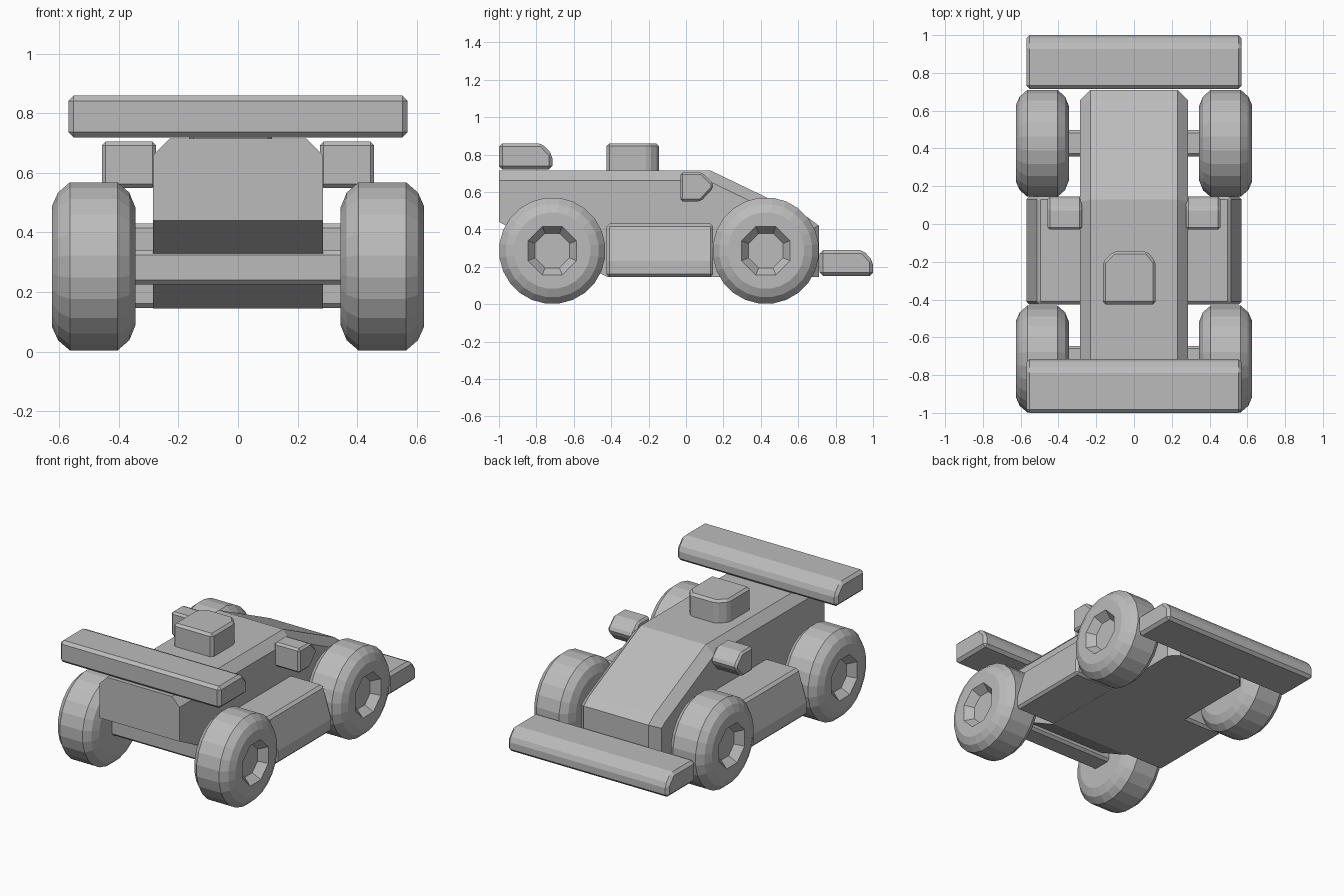
import bpy, bmesh
from math import pi, cos, sin

if "Cube" in bpy.data.objects:
    bpy.data.objects.remove(bpy.data.objects["Cube"], do_unlink=True)

grey = bpy.data.materials.new("light_grey")
grey.use_nodes = True
colour = (0.5, 0.5, 0.5, 1)
grey.diffuse_color = colour
grey.node_tree.nodes["Principled BSDF"].inputs["Base Color"].default_value = colour


def finish(name, bm, bevel=0):
    """Turn a bmesh into a named object with an optional chamfer."""
    bmesh.ops.recalc_face_normals(bm, faces=bm.faces[:])
    mesh = bpy.data.meshes.new(name)
    bm.to_mesh(mesh)
    bm.free()
    mesh.materials.append(grey)
    obj = bpy.data.objects.new(name, mesh)
    bpy.context.collection.objects.link(obj)
    if bevel:
        mod = obj.modifiers.new("chamfer", "BEVEL")
        mod.width, mod.segments = bevel, 1
    return obj


def prism(points, lo, hi, place):
    """Extrude a closed 2D outline from lo to hi; place maps (u, v, w) to xyz."""
    bm = bmesh.new()
    a = [bm.verts.new(place(u, v, lo)) for u, v in points]
    b = [bm.verts.new(place(u, v, hi)) for u, v in points]
    bm.faces.new(a)
    bm.faces.new(b)
    n = len(points)
    for i in range(n):
        j = (i + 1) % n
        bm.faces.new((a[i], a[j], b[j], b[i]))
    return bm


def along_x(u, v, w):
    return (w, u, v)


def along_y(u, v, w):
    return (u, w, v)


def along_z(u, v, w):
    return (u, v, w)


def box(y0, y1, z0, z1):
    return [(y0, z0), (y1, z0), (y1, z1), (y0, z1)]


# Body: side outline with undercut tail and sloping nose, shoulders chamfered
outline = [(-1, 0.44), (-0.42, 0.145), (0.71, 0.145), (0.71, 0.42),
           (0.65, 0.465), (0.13, 0.715), (-1, 0.715)]
bm = prism(outline, -0.285, 0.285, along_x)
shoulders = []
for e in bm.edges:
    p, q = (v.co for v in e.verts)
    same_side = abs(p.x - q.x) < 0.01
    top_run = min(p.z, q.z) > 0.41 and max(p.y, q.y) > -0.9
    nose = min(p.y, q.y) > 0.7
    if same_side and (top_run or nose):
        shoulders.append(e)
bmesh.ops.bevel(bm, geom=shoulders, offset=0.055, segments=1, affect='EDGES')
finish("body", bm)

# Wings: same section, leading top edge cut off
for name, y, z in (("tail_wing", -1, 0.72), ("nose_wing", 0.715, 0.15)):
    section = [(y, z), (y + 0.285, z), (y + 0.285, z + 0.08),
               (y + 0.23, z + 0.14), (y, z + 0.14)]
    finish(name, prism(section, -0.57, 0.57, along_x), 0.018)

# Driver block on top, front corners cut
head = [(-0.165, -0.425), (0.115, -0.425), (0.115, -0.2),
        (0.07, -0.145), (-0.11, -0.145), (-0.165, -0.2)]
finish("driver_block", prism(head, 0.68, 0.86, along_z), 0.015)

# Axles
for name, y in (("rear_axle", -0.715), ("front_axle", 0.427)):
    finish(name, prism(box(y - 0.07, y + 0.07, 0.225, 0.34), -0.36, 0.36, along_x), 0.015)


def wheel(name, y, s):
    """Lathe a chunky tyre around x with an octagonal recess outside."""
    rings = [(0.345, 0.20, 0), (0.365, 0.25, 0), (0.405, 0.285, 0),
             (0.565, 0.285, 0), (0.605, 0.25, 0), (0.625, 0.205, 0),
             (0.625, 0.14, 1), (0.575, 0.10, 1)]
    seg = 24
    bm = bmesh.new()
    loops = []
    for x, r, octagon in rings:
        loop = []
        for i in range(seg):
            a = 2 * pi * i / seg + pi / 8
            k = cos(pi / 8) / cos((i % 3) * pi / 12 - pi / 8) if octagon else 1
            loop.append(bm.verts.new((s * x, y + r * k * cos(a), 0.286 + r * k * sin(a))))
        loops.append(loop)
    for p, q in zip(loops, loops[1:]):
        for i in range(seg):
            j = (i + 1) % seg
            bm.faces.new((p[i], p[j], q[j], q[i]))
    bm.faces.new(loops[0])
    bm.faces.new(loops[-1])
    finish(name, bm)


for side, s in (("left", 1), ("right", -1)):
    wheel(f"rear_wheel_{side}", -0.715, s)
    wheel(f"front_wheel_{side}", 0.427, s)

    # Side pod with sloped outer flank
    pod = [(s * 0.2, 0.146), (s * 0.57, 0.146), (s * 0.57, 0.23),
           (s * 0.51, 0.43), (s * 0.2, 0.43)]
    finish(f"side_pod_{side}", prism(pod, -0.425, 0.145, along_y), 0.015)

    # Mirror tapering towards the nose
    mirror = [(-0.03, 0.55), (0.08, 0.55), (0.145, 0.62), (0.145, 0.645),
              (0.085, 0.705), (-0.03, 0.705)]
    x0, x1 = sorted((s * 0.275, s * 0.457))
    finish(f"mirror_{side}", prism(mirror, x0, x1, along_x), 0.015)
